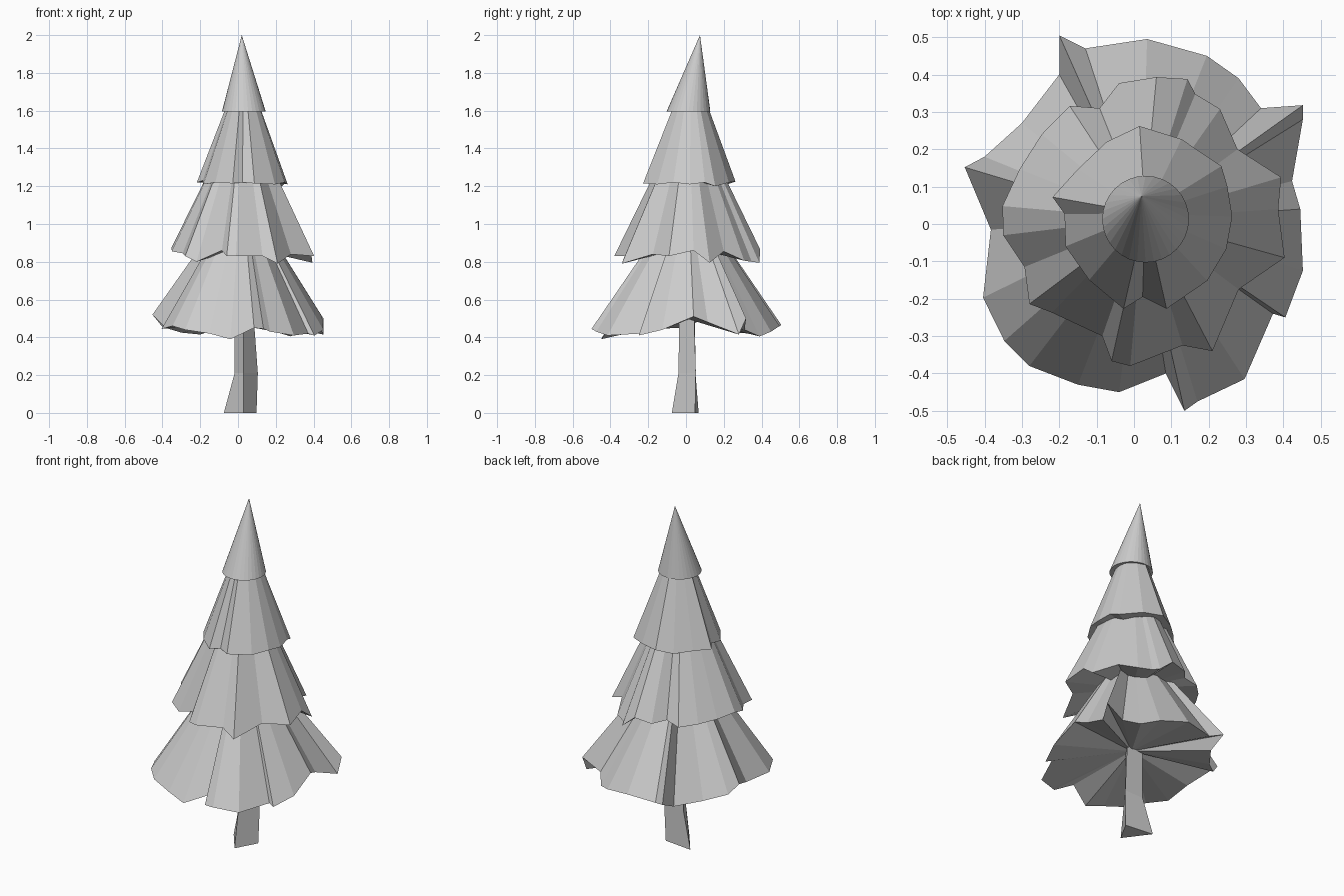
import bpy

def make(name, verts, faces):
    mesh = bpy.data.meshes.new(name)
    mesh.from_pydata(verts, [], faces)
    mesh.update()
    obj = bpy.data.objects.new(name, mesh)
    bpy.context.collection.objects.link(obj)
    return obj

def tier(name, rim, apex, hub):
    """Folded cone: ragged counterclockwise rim fanned to an apex and an underside hub."""
    n = len(rim)
    faces = []
    for i in range(n):
        j = (i + 1) % n
        faces += [(i, j, n), (j, i, n + 1)]
    return make(name, list(rim) + [apex, hub], faces)

# Rim outlines of the three foliage skirts
lower_rim = [
    (.445, .04, .51), (.423, .115, .48), (.452, .28, .415), (.452, .318, .50), (.34, .31, .44),
    (.28, .39, .405), (.195, .45, .43), (.035, .495, .46), (-.13, .47, .445), (-.2, .505, .465),
    (-.2, .40, .415), (-.30, .27, .425), (-.40, .18, .455), (-.453, .152, .52), (-.383, -.015, .45),
    (-.404, -.197, .445), (-.347, -.313, .46), (-.28, -.38, .44), (-.15, -.43, .42),
    (-.04, -.45, .39), (.085, -.40, .45), (.135, -.50, .445), (.17, -.475, .43),
    (.296, -.415, .41), (.372, -.24, .42), (.405, -.25, .41), (.452, -.125, .44)]
middle_rim = [
    (.386, .04, .86), (.394, .125, .795), (.277, .20, .855), (.23, .308, .806), (.164, .348, .80),
    (.143, .388, .795), (.06, .393, .865), (-.04, .377, .85), (-.092, .31, .86), (-.172, .316, .84),
    (-.247, .24, .85), (-.306, .147, .86), (-.352, .048, .875), (-.35, -.03, .855),
    (-.293, -.115, .845), (-.28, -.214, .83), (-.22, -.237, .80), (-.085, -.30, .86),
    (-.06, -.367, .83), (-.01, -.38, .83), (.13, -.325, .83), (.21, -.34, .79),
    (.28, -.175, .84), (.403, -.09, .83)]
upper_rim = [
    (.263, .02, 1.21), (.25, .10, 1.22), (.234, .155, 1.20), (.127, .227, 1.22), (.015, .262, 1.225),
    (-.073, .22, 1.21), (-.15, .147, 1.22), (-.218, .072, 1.22), (-.186, .027, 1.23),
    (-.183, -.06, 1.21), (-.12, -.15, 1.22), (-.028, -.227, 1.215), (.023, -.195, 1.22),
    (.087, -.227, 1.215), (.196, -.152, 1.21), (.247, -.067, 1.22)]

tier("lower_foliage", lower_rim, (.02, .01, 1.19), (.03, .015, .495))
tier("middle_foliage", middle_rim, (.025, .015, 1.64), (.03, .015, .88))
tier("upper_foliage", upper_rim, (.03, .028, 1.86), (.03, .015, 1.24))

# Leaning fine-sided cone at the tip
bpy.ops.mesh.primitive_cone_add(vertices=32, radius1=.116, radius2=0, depth=.405,
                                location=(.031, .013, 1.7975))
tip = bpy.context.object
tip.name = "tree_tip"
for v in tip.data.vertices:
    if v.co.z > 0:
        v.co.x -= .011
        v.co.y += .061

# Crooked three-sided trunk
rings = [
    [(.03, -.075, 0), (.098, .048, 0), (-.075, .067, 0)],
    [(.03, -.04, .21), (.105, .052, .21), (-.018, .05, .21)],
    [(.03, -.035, .55), (.08, .042, .55), (-.02, .045, .55)]]
faces = [(2, 1, 0), (6, 7, 8)]
for r in (0, 3):
    for i in range(3):
        j = (i + 1) % 3
        faces.append((r + i, r + j, r + 3 + j, r + 3 + i))
make("trunk", [p for ring in rings for p in ring], faces)
